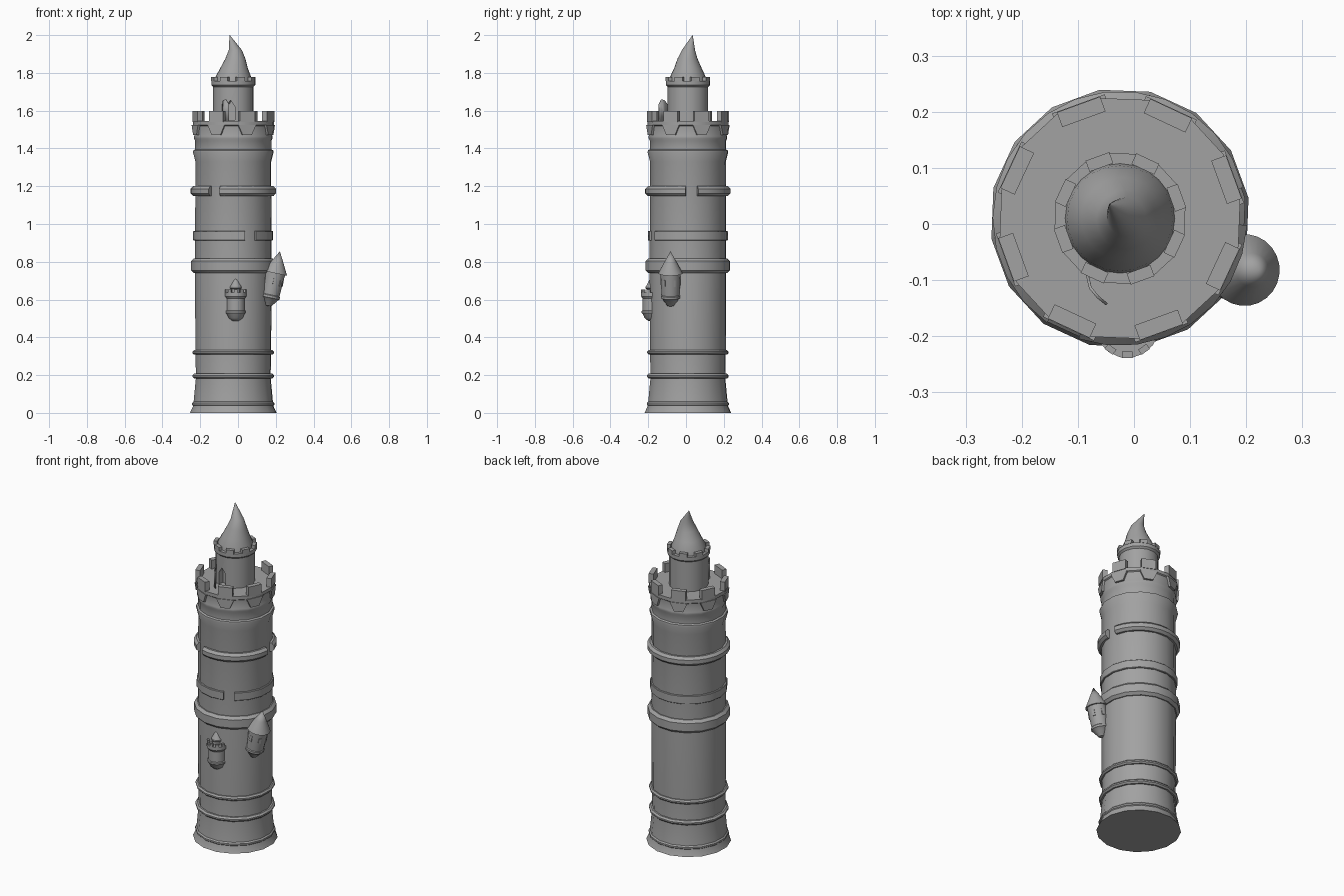
import bpy, bmesh
from math import sin, cos, pi, radians
from mathutils import Matrix, Vector

if "Cube" in bpy.data.objects:
    bpy.data.objects.remove(bpy.data.objects["Cube"])

CX, CY = -0.025, 0.01      # tower axis
SIDES = 16
PHASE = radians(9)

stone = bpy.data.materials.new("grey stone")
stone.use_nodes = True
GREY = (0.36, 0.36, 0.36, 1)
stone.diffuse_color = GREY
stone.node_tree.nodes["Principled BSDF"].inputs["Base Color"].default_value = GREY


def finish(name, bm, matrix=None, smooth=True):
    bmesh.ops.remove_doubles(bm, verts=bm.verts, dist=1e-6)
    bmesh.ops.recalc_face_normals(bm, faces=bm.faces)
    mesh = bpy.data.meshes.new(name)
    bm.to_mesh(mesh)
    bm.free()
    mesh.materials.append(stone)
    ob = bpy.data.objects.new(name, mesh)
    bpy.context.collection.objects.link(ob)
    ob.matrix_world = matrix or Matrix.Translation((CX, CY, 0))
    if smooth:
        bpy.ops.object.select_all(action='DESELECT')
        ob.select_set(True)
        bpy.context.view_layer.objects.active = ob
        bpy.ops.object.shade_smooth_by_angle(angle=radians(32))
    return ob


def lathe(name, profile, matrix=None, closed=False, arc=None, sides=SIDES):
    """Turn a (radius, height) profile round the axis; arc = (start, end) in degrees."""
    bm = bmesh.new()
    start, span = PHASE, 2 * pi
    if arc:
        start, span = radians(arc[0]), radians(arc[1] - arc[0])
    rows = []
    for i in range(sides + 1):
        a = start + span * i / sides
        rows.append([bm.verts.new((r * cos(a), r * sin(a), z)) for r, z in profile])
    count = len(profile)
    for p, q in zip(rows, rows[1:]):
        for j in range(count if closed else count - 1):
            k = (j + 1) % count
            bm.faces.new((p[j], q[j], q[k], p[k]))
    if arc:
        bm.faces.new(rows[0])
        bm.faces.new(rows[-1])
    bmesh.ops.dissolve_degenerate(bm, edges=bm.edges, dist=1e-6)
    return finish(name, bm, matrix)


def band_section(low, high, inner, outer, bevel):
    return [(inner, low), (outer - bevel, low), (outer, low + bevel),
            (outer, high - bevel), (outer - bevel, high), (inner, high)]


def merlons(name, count, radius, size, z, first=0.0, matrix=None):
    """Boxes evenly set round the rim; size = (radial, tangential, height)."""
    bm = bmesh.new()
    for i in range(count):
        turn = Matrix.Rotation(radians(first) + 2 * pi * i / count, 4, 'Z')
        place = turn @ Matrix.Translation((radius, 0, z + size[2] / 2))
        bmesh.ops.create_cube(bm, size=1, matrix=place @ Matrix.Diagonal((*size, 1)))
    return finish(name, bm, matrix, smooth=False)


# Main shaft with flared foot and corbelled head
lathe("tower_shaft", [(0, 0), (0.232, 0), (0.216, 0.035), (0.212, 0.065), (0.2, 0.19),
                      (0.203, 0.32), (0.205, 0.75), (0.203, 1.33), (0.216, 1.38),
                      (0.214, 1.39), (0.204, 1.395), (0.204, 1.44), (0.21, 1.452),
                      (0.21, 1.465), (0.208, 1.47), (0.211, 1.52), (0.217, 1.525), (0.217, 1.545),
                      (0, 1.545)])

# Complete ring mouldings
for name, low, high, outer, bevel in [
        ("foot_ring", 0.035, 0.06, 0.22, 0.008), ("lower_ring", 0.182, 0.208, 0.219, 0.009),
        ("upper_foot_ring", 0.308, 0.332, 0.218, 0.008), ("middle_ring", 0.74, 0.818, 0.226, 0.015)]:
    lathe(name, band_section(low, high, 0.19, outer, bevel), closed=True)

# Broken bands with gaps
lathe("flat_band", band_section(0.913, 0.963, 0.19, 0.213, 0.003), closed=True, arc=(-56, 287))
high_band = band_section(1.148, 1.2, 0.19, 0.227, 0.014)
lathe("high_band_back", high_band, closed=True, arc=(14, 235))
lathe("high_band_front", high_band, closed=True, arc=(251, 357), sides=8)

# Tapered teeth hanging below the parapet
bm = bmesh.new()
for i in range(8):
    turn = Matrix.Rotation(2 * pi * i / 8 + radians(20), 4, 'Z')
    outline = [(-0.05, 1.525), (0.05, 1.525), (0.026, 1.472), (-0.026, 1.472)]
    front, back = [[bm.verts.new(turn @ Vector((r, y, z))) for y, z in outline]
                   for r in (0.217, 0.19)]
    bm.faces.new(front)
    bm.faces.new(back)
    for j in range(4):
        k = (j + 1) % 4
        bm.faces.new((front[j], front[k], back[k], back[j]))
finish("parapet_teeth", bm, smooth=False)
merlons("parapet_merlons", 8, 0.202, (0.028, 0.082, 0.058), 1.54, 20)

# Upper tower with doorway and open door
upper = lathe("upper_tower", [(0, 1.53), (0.108, 1.53), (0.108, 1.725), (0.118, 1.735),
                              (0.118, 1.757), (0, 1.757)])
merlons("upper_merlons", 8, 0.107, (0.021, 0.045, 0.022), 1.756, 20)

bm = bmesh.new()
outline = [(-0.024, 0), (0.024, 0), (0.024, 0.07), (0, 0.105), (-0.024, 0.07)]
bottom = bm.faces.new([bm.verts.new((x, 0, z)) for x, z in outline])
sweep = bmesh.ops.extrude_face_region(bm, geom=[bottom])
bmesh.ops.translate(bm, vec=(0, 0.07, 0),
                    verts=[v for v in sweep["geom"] if isinstance(v, bmesh.types.BMVert)])
cutter = finish("doorway_cutter", bm, Matrix.Translation((-0.05, -0.135, 1.55))
                @ Matrix.Rotation(radians(-14), 4, 'Z'), smooth=False)
cutter.hide_render = True
cutter.hide_viewport = True
cutter.display_type = 'WIRE'
cut = upper.modifiers.new("doorway", 'BOOLEAN')
cut.operation = 'DIFFERENCE'
cut.object = cutter

bm = bmesh.new()
path = [(-0.086, -0.09, 0.07), (-0.08, -0.115, 0.105), (-0.066, -0.132, 0.11), (-0.05, -0.145, 0.085)]
low = [bm.verts.new((x, y, 1.54)) for x, y, h in path]
top = [bm.verts.new((x, y, 1.55 + h)) for x, y, h in path]
for i in range(3):
    bm.faces.new((low[i], low[i + 1], top[i + 1], top[i]))
door = finish("open_door", bm, Matrix.Identity(4))
door.modifiers.new("thickness", 'SOLIDIFY').thickness = 0.005

# Bent pointed roof, stacked from shifting rings
bm = bmesh.new()
rings = []
for x, y, z, r in [(0, 0, 1.755, 0.098), (0, 0, 1.78, 0.094), (0.004, 0, 1.825, 0.073),
                   (0.011, -0.002, 1.875, 0.053), (0.011, 0.003, 1.92, 0.035),
                   (-0.004, 0.014, 1.96, 0.018), (-0.019, 0.025, 2.0, 0.0005)]:
    rings.append([bm.verts.new((x + r * cos(a), y + r * sin(a), z))
                  for a in (2 * pi * i / 24 for i in range(24))])
for a, b in zip(rings, rings[1:]):
    for i in range(24):
        j = (i + 1) % 24
        bm.faces.new((a[i], a[j], b[j], b[i]))
bm.faces.new(rings[0])
bm.faces.new(rings[-1])
finish("bent_roof", bm)

# Small crenellated turret on the front
front = Matrix.Translation((-0.012, -0.182, 0))
lathe("front_turret", [(0, 0.483), (0.02, 0.488), (0.038, 0.502), (0.047, 0.523), (0.053, 0.53),
                       (0.053, 0.54), (0.048, 0.543), (0.048, 0.605), (0.057, 0.617),
                       (0.057, 0.637), (0, 0.637)], front)
merlons("front_turret_merlons", 10, 0.051, (0.011, 0.018, 0.017), 0.636, 18, front)
lathe("front_turret_top", [(0, 0.63), (0.027, 0.63), (0.027, 0.655), (0.032, 0.66),
                           (0.032, 0.668), (0.027, 0.672), (0, 0.672)], front)
lathe("front_turret_roof", [(0, 0.668), (0.031, 0.668), (0.014, 0.7), (0, 0.727)], front)

# Leaning turret on the left side
lean = Matrix.Translation((0.16, -0.082, 0.565)) @ Matrix.Rotation(radians(12), 4, 'Y')
lathe("side_turret", [(0, 0), (0.018, 0.003), (0.028, 0.018), (0.034, 0.024), (0.044, 0.04),
                      (0.052, 0.046), (0.052, 0.058), (0.048, 0.062), (0.054, 0.185),
                      (0, 0.185)], lean)
lathe("side_turret_roof", [(0, 0.178), (0.064, 0.178), (0.06, 0.187), (0.03, 0.243), (0, 0.297)],
      lean, sides=24)
merlons("side_turret_windows", 6, 0.049, (0.009, 0.015, 0.034), 0.115, 20, lean)
